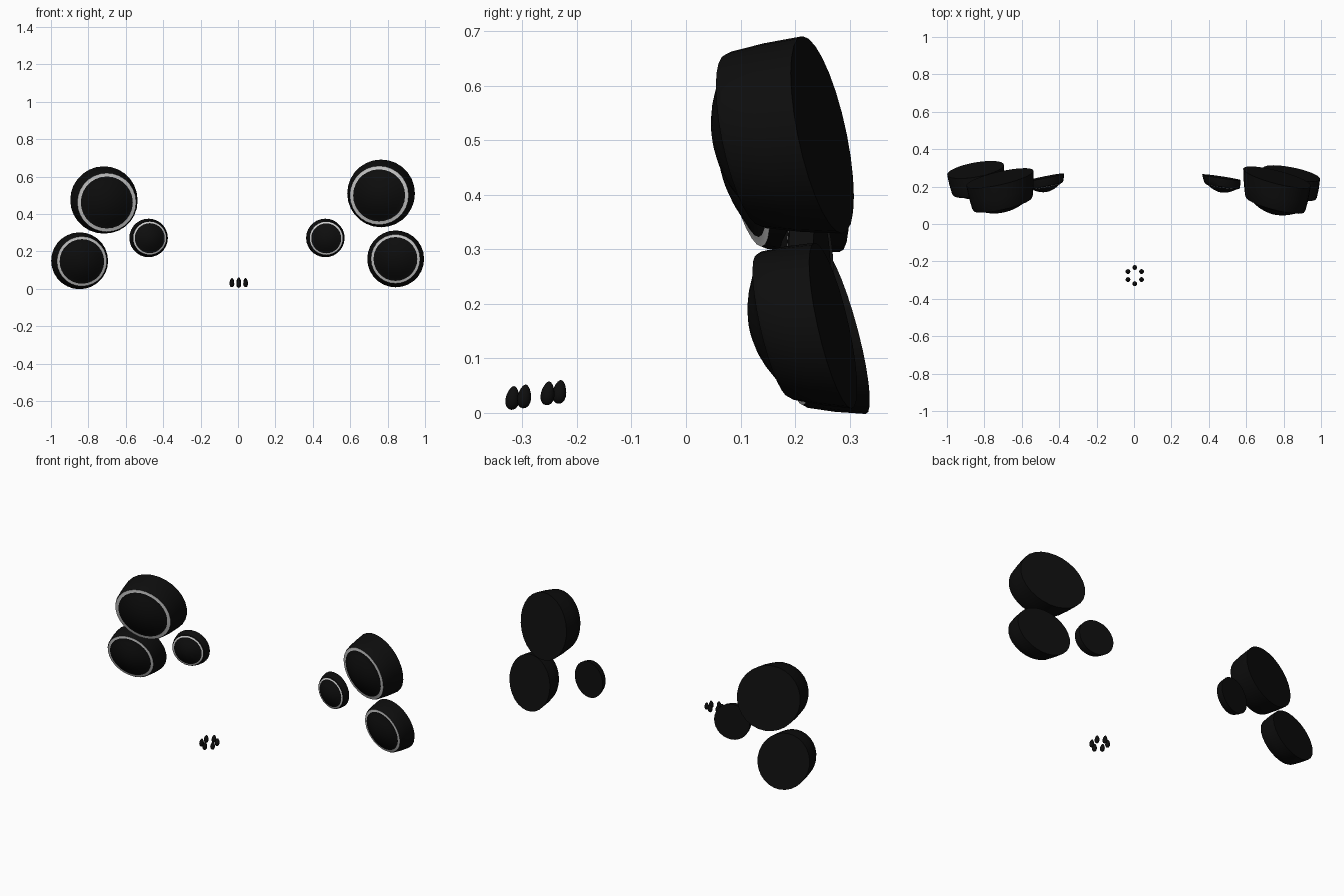
import bpy, bmesh, math
from mathutils import Vector, Matrix

cube = bpy.data.objects.get("Cube")
if cube:
    bpy.data.objects.remove(cube)


def material(name, color):
    m = bpy.data.materials.new(name)
    m.use_nodes = True
    m.diffuse_color = (*color, 1)
    m.node_tree.nodes["Principled BSDF"].inputs["Base Color"].default_value = (*color, 1)
    return m


black = material("black shell", (0.004, 0.004, 0.004))
silver = material("silver trim", (0.6, 0.6, 0.6))


def finish(name, bm, angle):
    bmesh.ops.recalc_face_normals(bm, faces=bm.faces)
    mesh = bpy.data.meshes.new(name)
    bm.to_mesh(mesh)
    bm.free()
    mesh.materials.append(black)
    mesh.materials.append(silver)
    ob = bpy.data.objects.new(name, mesh)
    bpy.context.collection.objects.link(ob)
    bpy.ops.object.select_all(action="DESELECT")
    ob.select_set(True)
    bpy.context.view_layer.objects.active = ob
    bpy.ops.object.shade_smooth_by_angle(angle=math.radians(angle))
    return ob


def drum(name, back, r_back, front, r_front, yaw, pitch, dome, trim, sides=28):
    """Tapered shell with a flat back, a silver trim ring and a domed face."""
    back, front = Vector(back), Vector(front)
    across, up = Vector((1, yaw, 0)), Vector((0, pitch, 1))
    ahead = Vector((yaw, -1, pitch)).normalized()
    r_in = r_front - trim
    # section list: centre, radius
    sections = [(back, r_back),
                (back.lerp(front, 0.5), (r_back + r_front) / 2 + 0.004),
                (back.lerp(front, 0.93), r_front + 0.005),
                (front, r_front), (front + ahead * 0.002, r_in)]
    for k in (0.85, 0.65, 0.45, 0.25, 0.1):
        sections.append((front + ahead * dome * (1 - k * k), r_in * k))
    bm = bmesh.new()
    loops = []
    for c, r in sections:
        loops.append([bm.verts.new(c + r * (math.cos(t) * across + math.sin(t) * up))
                      for t in (2 * math.pi * i / sides for i in range(sides))])
    for n, (a, b) in enumerate(zip(loops, loops[1:])):
        for i in range(sides):
            j = (i + 1) % sides
            f = bm.faces.new((a[i], a[j], b[j], b[i]))
            f.material_index = 1 if n == 3 else 0
    bm.faces.new(loops[0])
    bm.faces.new(loops[-1])
    return finish(name, bm, 35)


# Left-hand cluster (+x)
drum("left_upper_drum", (0.765, 0.25, 0.51), 0.181, (0.755, 0.105, 0.5), 0.157,
     -0.25, -0.2, 0.052, 0.018)
drum("left_lower_drum", (0.843, 0.27, 0.16), 0.152, (0.842, 0.16, 0.16), 0.131,
     -0.19, -0.22, 0.042, 0.014)
drum("left_small_drum", (0.467, 0.25, 0.272), 0.103, (0.472, 0.2, 0.27), 0.088,
     -0.15, -0.05, 0.032, 0.008)

# Right-hand cluster (-x)
drum("right_upper_drum", (-0.717, 0.245, 0.475), 0.18, (-0.702, 0.107, 0.462), 0.157,
     0.22, -0.2, 0.042, 0.018)
drum("right_lower_drum", (-0.847, 0.29, 0.15), 0.152, (-0.835, 0.18, 0.147), 0.133,
     0.17, -0.26, 0.042, 0.014)
drum("right_small_drum", (-0.478, 0.25, 0.272), 0.103, (-0.472, 0.203, 0.271), 0.088,
     0.2, -0.05, 0.032, 0.008)

# Ring of six small egg-shaped knobs
for i in range(6):
    t = math.pi / 2 + i * math.pi / 3
    y = 0.043 * math.sin(t)
    bm = bmesh.new()
    bmesh.ops.create_uvsphere(bm, u_segments=14, v_segments=10, radius=1)
    for v in bm.verts:
        slim = 1 - 0.22 * v.co.z
        v.co = Vector((0.0125 * v.co.x * slim, 0.0125 * v.co.y * slim, 0.022 * v.co.z))
    place = Matrix.Translation((0.042 * math.cos(t) + 0.004, y - 0.275, 0.033 + 0.13 * y))
    bm.transform(place @ Matrix.Rotation(math.radians(-8), 4, "X"))
    finish(f"knob_{i + 1}", bm, 60)
